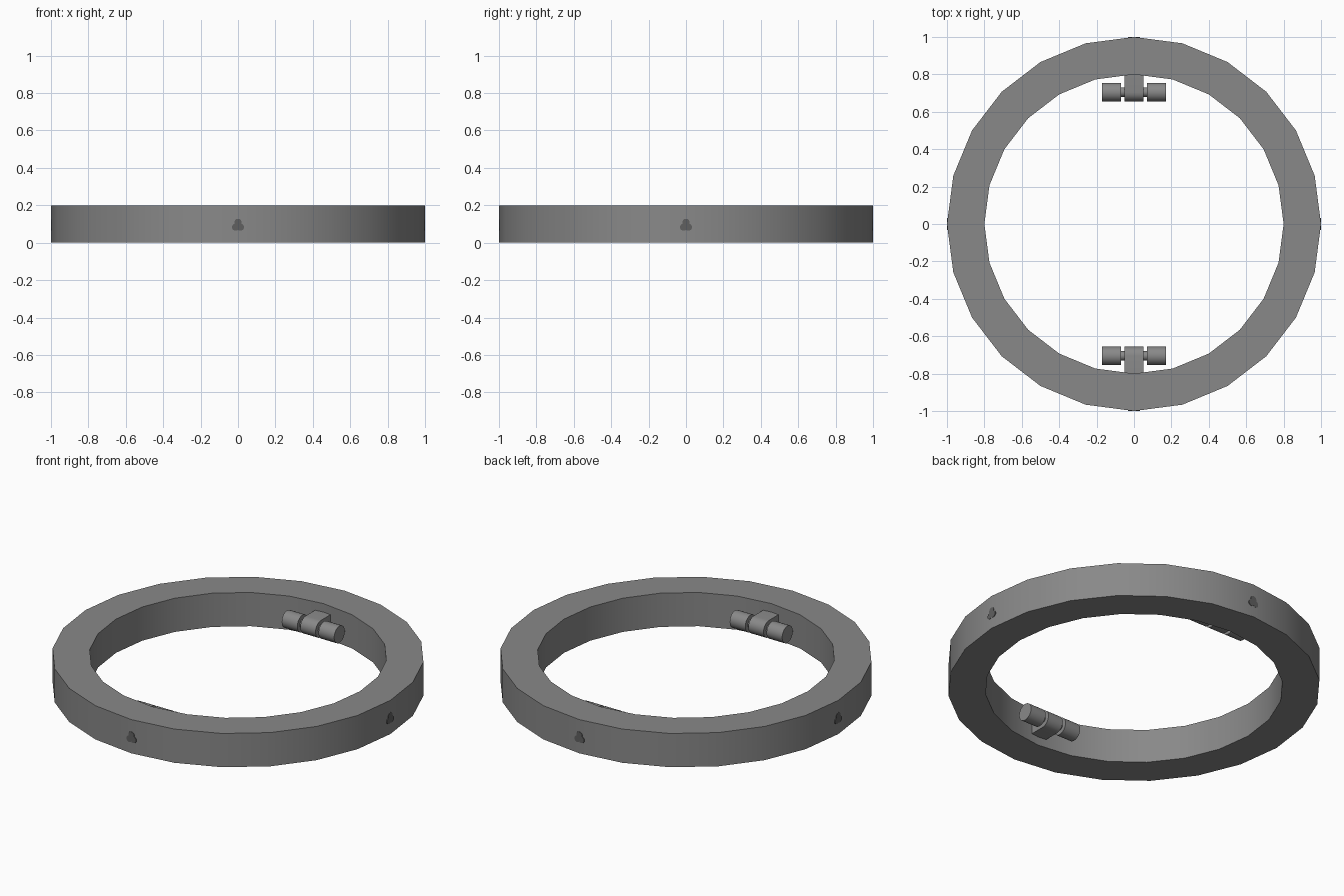
import bpy, bmesh, math
from mathutils import Matrix, Vector

if "Cube" in bpy.data.objects:
    bpy.data.objects.remove(bpy.data.objects["Cube"])

def material(name, v):
    m = bpy.data.materials.new(name)
    m.diffuse_color = (v, v, v, 1)
    m.use_nodes = True
    m.node_tree.nodes["Principled BSDF"].inputs["Base Color"].default_value = m.diffuse_color
    return m

GREY = material("mid grey", 0.25)
DARK = material("dark grey", 0.115)

def finish(name, bm, mat):
    bmesh.ops.recalc_face_normals(bm, faces=bm.faces)
    me = bpy.data.meshes.new(name)
    bm.to_mesh(me)
    bm.free()
    ob = bpy.data.objects.new(name, me)
    bpy.context.collection.objects.link(ob)
    me.materials.append(mat)
    bpy.ops.object.select_all(action='DESELECT')
    ob.select_set(True)
    bpy.context.view_layer.objects.active = ob
    bpy.ops.object.shade_smooth_by_angle(angle=math.radians(30))
    return ob

def prism(name, pts, offset, mat, rot=0.0):
    """Extrude a closed outline by offset, then turn it about z."""
    bm = bmesh.new()
    f = bm.faces.new([bm.verts.new(p) for p in pts])
    new = bmesh.ops.extrude_face_region(bm, geom=[f])["geom"]
    bmesh.ops.translate(bm, vec=offset, verts=[v for v in new if isinstance(v, bmesh.types.BMVert)])
    bmesh.ops.transform(bm, matrix=Matrix.Rotation(rot, 4, 'Z'), verts=bm.verts)
    return finish(name, bm, mat)

# main ring: rectangular section spun in 24 steps
bm = bmesh.new()
section = [bm.verts.new(p) for p in ((0.8, 0, 0), (1, 0, 0), (1, 0, 0.2), (0.8, 0, 0.2))]
edges = [bm.edges.new((section[i], section[(i + 1) % 4])) for i in range(4)]
bmesh.ops.spin(bm, geom=section + edges, cent=(0, 0, 0), axis=(0, 0, 1),
               angle=math.tau, steps=24)
bmesh.ops.remove_doubles(bm, verts=bm.verts, dist=1e-4)
finish("ring", bm, GREY)

# two hinge lugs with pins and rollers inside the ring
PIN_Y, PIN_Z, R = 0.705, 0.1, 0.05
def disc(x, r, n=24):
    return [(x, PIN_Y + r * math.cos(math.tau * i / n), PIN_Z + r * math.sin(math.tau * i / n))
            for i in range(n)]

for side, rot in (("back", 0.0), ("front", math.pi)):
    # lug block with a rounded nose
    nose = [(-R, PIN_Y - R * math.sin(a), PIN_Z + R * math.cos(a))
            for a in (math.pi * i / 12 for i in range(13))]
    outline = nose + [(-R, 0.81, PIN_Z - R), (-R, 0.81, PIN_Z + R)]
    prism(side + "_lug", outline, (2 * R, 0, 0), GREY, rot)
    prism(side + "_pin", disc(-0.08, 0.025), (0.16, 0, 0), GREY, rot)
    for label, x in (("left", -0.172), ("right", 0.07)):
        prism(f"{side}_{label}_roller", disc(x, R), (0.102, 0, 0), GREY, rot)

# three-lobed marks on the four outer sides
lobes = [Vector((0, 0.017)), Vector((-0.013, -0.009)), Vector((0.013, -0.009))]
def reach(a, r=0.019):
    d = Vector((math.cos(a), math.sin(a)))
    return max(c.dot(d) + math.sqrt(max(0, r * r - c.length_squared + c.dot(d) ** 2)) for c in lobes)

for k, side in enumerate(("front", "right", "back", "left")):
    pts = []
    for i in range(48):
        a = math.tau * i / 48
        pts.append((reach(a) * math.cos(a), -1.0005, 0.092 + reach(a) * math.sin(a)))
    prism(side + "_mark", pts, (0, 0.008, 0), DARK, k * math.pi / 2)
